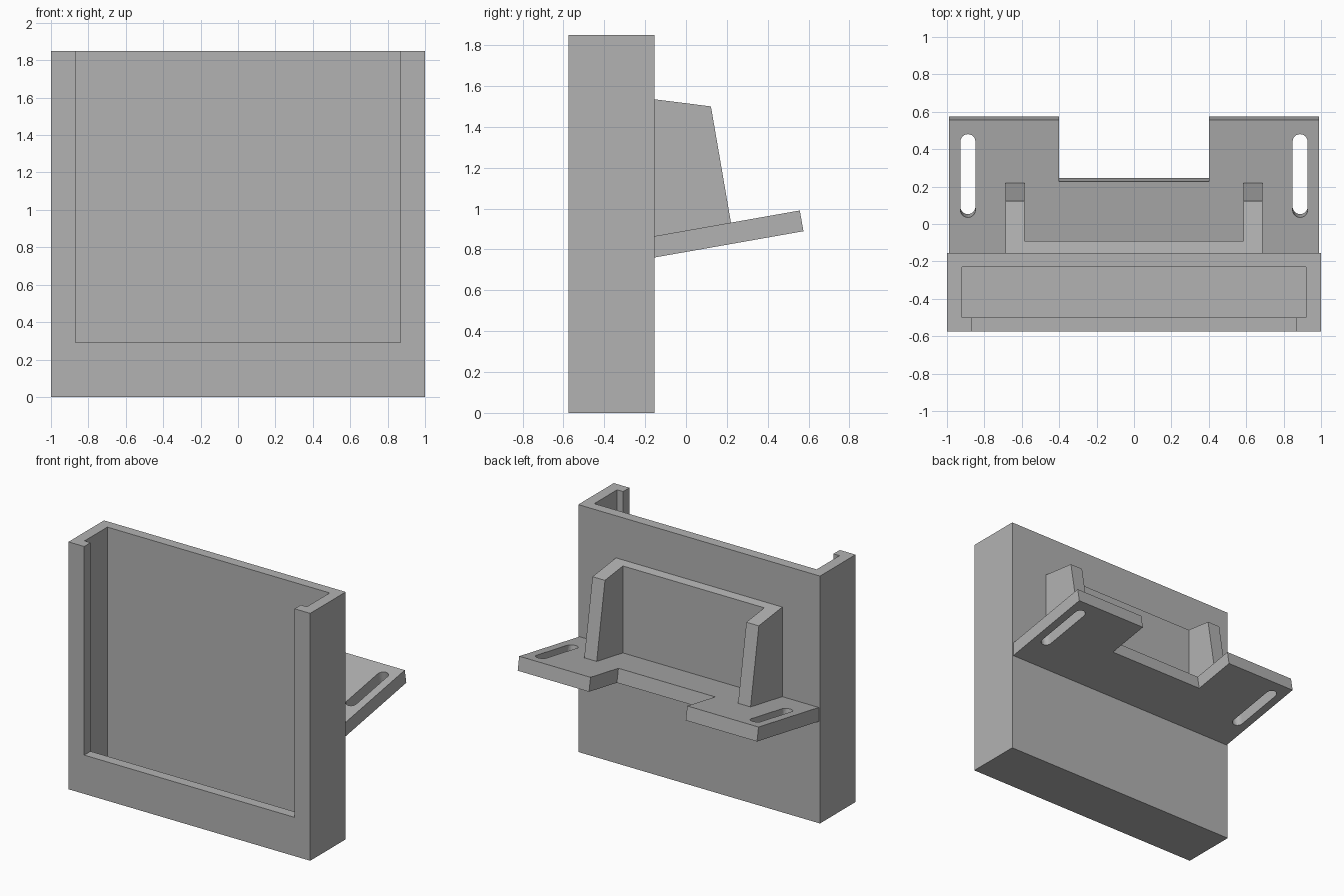
import bpy, bmesh
from math import radians, cos, sin, pi, tan
from mathutils import Matrix, Vector

cube = bpy.data.objects.get("Cube")
if cube:
    bpy.data.objects.remove(cube, do_unlink=True)

grey = bpy.data.materials.new("plain grey")
grey.use_nodes = True
COLOUR = (0.45, 0.45, 0.45, 1)
grey.diffuse_color = COLOUR
grey.node_tree.nodes["Principled BSDF"].inputs["Base Color"].default_value = COLOUR

TILT = radians(10)
BACK = -0.155          # rear plane of the tray
SHELF_Z = 0.865        # shelf top where it meets the tray
THICK = 0.103


def prism(name, points, direction):
    """Extrude a planar outline along a direction."""
    bm = bmesh.new()
    face = bm.faces.new([bm.verts.new(p) for p in points])
    new = bmesh.ops.extrude_face_region(bm, geom=[face])["geom"]
    bmesh.ops.translate(bm, vec=Vector(direction),
                        verts=[v for v in new if isinstance(v, bmesh.types.BMVert)])
    bmesh.ops.recalc_face_normals(bm, faces=bm.faces)
    mesh = bpy.data.meshes.new(name)
    bm.to_mesh(mesh)
    bm.free()
    mesh.materials.append(grey)
    obj = bpy.data.objects.new(name, mesh)
    bpy.context.collection.objects.link(obj)
    return obj


def box(name, x, y, z):
    pts = [(x[0], y[0], z[0]), (x[1], y[0], z[0]), (x[1], y[1], z[0]), (x[0], y[1], z[0])]
    return prism(name, pts, (0, 0, z[1] - z[0]))


def side_profile(name, half_width, yz):
    return prism(name, [(-half_width, y, z) for y, z in yz], (2 * half_width, 0, 0))


def carve(obj, cutters):
    """Subtract the cutters, bake the result and drop the cutters."""
    for c in cutters:
        c.hide_render = True
        mod = obj.modifiers.new(c.name, "BOOLEAN")
        mod.operation, mod.solver, mod.object = "DIFFERENCE", "EXACT", c
    bpy.context.view_layer.update()
    graph = bpy.context.evaluated_depsgraph_get()
    mesh = bpy.data.meshes.new_from_object(obj.evaluated_get(graph))
    obj.modifiers.clear()
    obj.data = mesh
    for c in cutters:
        bpy.data.objects.remove(c, do_unlink=True)


# Open-topped tray with a front window
tray = box("tray", (-1, 1), (-0.575, BACK), (0, 1.85))
carve(tray, [box("pocket_cutter", (-0.92, 0.92), (-0.5, -0.23), (0.08, 2)),
             box("window_cutter", (-0.87, 0.87), (-0.7, -0.4), (0.29, 2))])

# Tilted shelf, with a notch and two slots cut square to its top
end = Vector((0.557, SHELF_Z + (0.557 - BACK) * tan(TILT)))
shelf = side_profile("shelf", 0.99, [
    (BACK, SHELF_Z), end, end + THICK * Vector((sin(TILT), -cos(TILT))),
    (BACK, SHELF_Z - THICK / cos(TILT))])
frame = Matrix.Translation((0, BACK, SHELF_Z)) @ Matrix.Rotation(TILT, 4, "X")


def slot_outline(cx, y0, y1, r, n=12):
    arc = [pi * i / n for i in range(n + 1)]
    return ([(cx + r * cos(a), y1 - r + r * sin(a), -0.3) for a in arc] +
            [(cx - r * cos(a), y0 + r - r * sin(a), -0.3) for a in arc])


cutters = [box("notch_cutter", (-0.4, 0.4), (0.388, 1), (-0.3, 0.3))]
for side in (-1, 1):
    cutters.append(prism("slot_cutter", slot_outline(0.888 * side, 0.193, 0.645, 0.04),
                         (0, 0, 0.6)))
for c in cutters:
    c.data.transform(frame)
carve(shelf, cutters)

# U-shaped bracket: rear plate with two sloping side arms
bracket = side_profile("bracket", 0.688, [
    (BACK, 1.535), (0.122, 1.5), (0.22, SHELF_Z + (0.22 - BACK) * tan(TILT)),
    (BACK, SHELF_Z)])
carve(bracket, [box("bracket_cutter", (-0.585, 0.585), (-0.09, 1), (0.5, 2))])
